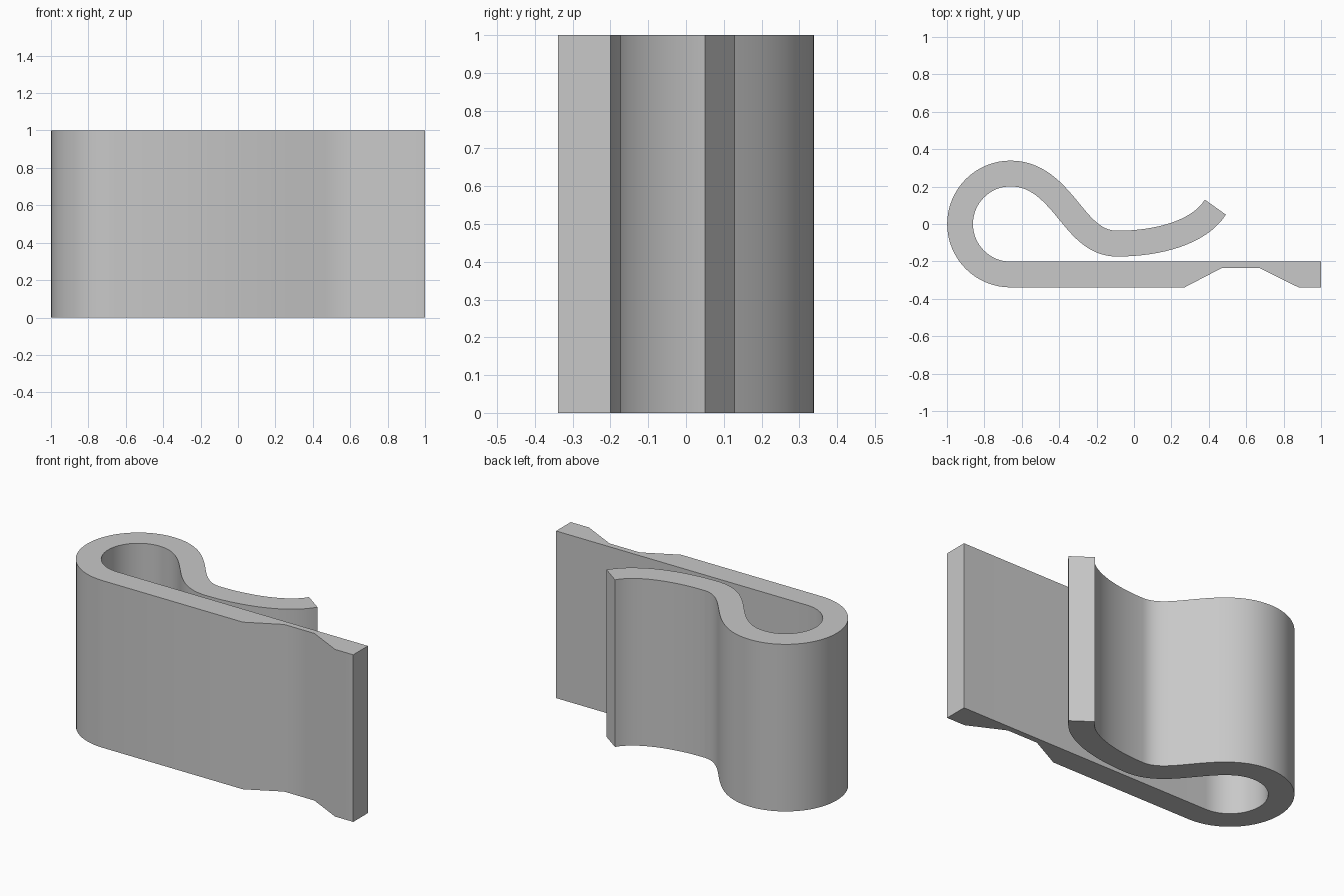
import bpy, bmesh, math
from mathutils import Vector
from mathutils.geometry import interpolate_bezier

cube = bpy.data.objects.get("Cube")
if cube:
    bpy.data.objects.remove(cube, do_unlink=True)

HALF = 0.069      # half the strip thickness
HEIGHT = 1.0
LOOP_X = -0.66    # centre of the round end
LOOP_R = 0.27

# Single grey material
grey = bpy.data.materials.new("plain grey")
grey.use_nodes = True
colour = (0.58, 0.58, 0.58, 1)
grey.diffuse_color = colour
grey.node_tree.nodes["Principled BSDF"].inputs["Base Color"].default_value = colour

# Centre line of the strip: half-round loop
path = []
for i in range(33):
    a = -math.pi / 2 - math.pi * i / 32
    path.append(Vector((LOOP_X + LOOP_R * math.cos(a), LOOP_R * math.sin(a))))

# Centre line continued: spring arm curving down, then up to its tip
arm = [
    ((LOOP_X, 0.27), (-0.50, 0.27), (-0.41, 0.143), (-0.32, 0.035)),
    ((-0.32, 0.035), (-0.256, -0.042), (-0.19, -0.105), (-0.09, -0.105)),
    ((-0.09, -0.105), (0.13, -0.105), (0.35, -0.045), (0.435, 0.09)),
]
for segment in arm:
    points = interpolate_bezier(*[Vector(p) for p in segment], 17)
    path += [p.to_2d() for p in points[1:]]

# Offset the centre line to both sides
outer, inner = [], []
for i, p in enumerate(path):
    t = (path[min(i + 1, len(path) - 1)] - path[max(i - 1, 0)]).normalized()
    if i == 0:
        t = Vector((-1, 0))
    side = Vector((-t.y, t.x)) * HALF
    outer.append(p + side)
    inner.append(p - side)

# Straight back plate with the shallow notch
plate = [(1, -0.2), (1, -0.339), (0.88, -0.339), (0.67, -0.235),
         (0.47, -0.235), (0.27, -0.339)]
outline = outer + inner[::-1] + [Vector(p) for p in plate]

# Extrude the outline upwards
bm = bmesh.new()
face = bm.faces.new([bm.verts.new((p.x, p.y, 0)) for p in outline])
top = bmesh.ops.extrude_face_region(bm, geom=[face], use_keep_orig=True)
bmesh.ops.translate(bm, vec=(0, 0, HEIGHT),
                    verts=[v for v in top["geom"] if isinstance(v, bmesh.types.BMVert)])
bmesh.ops.recalc_face_normals(bm, faces=bm.faces)
mesh = bpy.data.meshes.new("spring_clip")
bm.to_mesh(mesh)
bm.free()
mesh.materials.append(grey)

clip = bpy.data.objects.new("spring_clip", mesh)
bpy.context.collection.objects.link(clip)
bpy.ops.object.select_all(action="DESELECT")
clip.select_set(True)
bpy.context.view_layer.objects.active = clip
bpy.ops.object.shade_smooth_by_angle(angle=math.radians(30))
